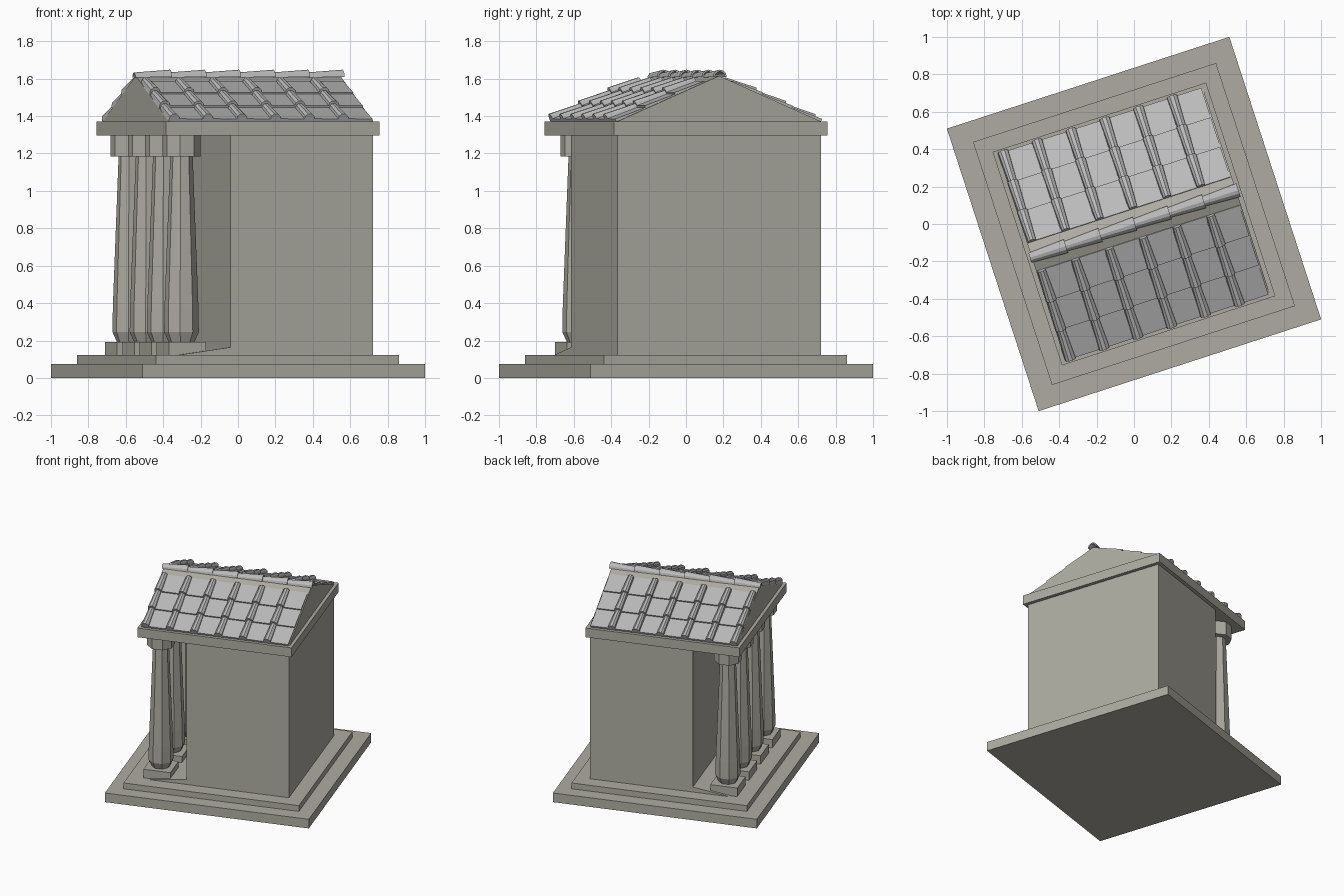
import bpy, bmesh
from math import cos, sin, radians, pi, hypot
from mathutils import Matrix, Vector

if "Cube" in bpy.data.objects:
    bpy.data.objects.remove(bpy.data.objects["Cube"])

# Whole building is turned 18 degrees; u runs along the ridge, v across it
TURN = Matrix.Rotation(radians(18), 4, 'Z')

def material(name, rgb):
    m = bpy.data.materials.new(name)
    m.diffuse_color = (*rgb, 1)
    m.use_nodes = True
    m.node_tree.nodes["Principled BSDF"].inputs["Base Color"].default_value = m.diffuse_color
    return m

STONE = material("stone", (0.42, 0.41, 0.36))
TILE = material("roof_tile", (0.50, 0.50, 0.50))

def loft(bm, rings):
    """Skin equal-sized point rings and cap both ends."""
    vs = [[bm.verts.new(p) for p in r] for r in rings]
    n = len(vs[0])
    for a, b in zip(vs, vs[1:]):
        for i in range(n):
            j = (i + 1) % n
            bm.faces.new((a[i], a[j], b[j], b[i]))
    bm.faces.new(vs[0][::-1])
    bm.faces.new(vs[-1])

def finish(name, bm, mat):
    bmesh.ops.recalc_face_normals(bm, faces=bm.faces)
    bm.transform(TURN)
    me = bpy.data.meshes.new(name)
    bm.to_mesh(me)
    bm.free()
    me.materials.append(mat)
    ob = bpy.data.objects.new(name, me)
    bpy.context.collection.objects.link(ob)

def part(name, rings, mat=STONE):
    bm = bmesh.new()
    loft(bm, rings)
    finish(name, bm, mat)

def rect(u0, u1, v0, v1, z):
    return [(u0, v0, z), (u1, v0, z), (u1, v1, z), (u0, v1, z)]

def box(name, u0, u1, v, z0, z1, vc=0):
    part(name, [rect(u0, u1, vc - v, vc + v, z) for z in (z0, z1)])

def octagon(u, v, r, z):
    return [(u + r * cos((k + .5) * pi / 4), v + r * sin((k + .5) * pi / 4), z) for k in range(8)]

# Stepped base, hall and top slab
box("base_step", -.794, .794, .794, 0, .075)
box("upper_step", -.683, .683, .683, .075, .123)
box("hall", -.228, .572, .572, .123, 1.295)
box("top_slab", -.6, .6, .6, 1.295, 1.37)

# Sloping porch floor
part("porch_ramp", [[(-.53, v, .121), (-.228, v, .121), (-.228, v, .164)] for v in (-.572, .572)])

# Row of four columns
for i in range(4):
    u, v = -.463, -.447 + .298 * i
    box("column_plinth", u - .105, u + .105, .105, .121, .193, v)
    part("column_shaft", [octagon(u, v, r, z) for r, z in
                          ((.068, .19), (.093, .245), (.091, .38), (.06, 1.19))])
    part("column_capital", [octagon(u, v, .103, z) for z in (1.185, 1.296)])

# Gable block
H, Z0, ZR = .575, 1.37, 1.615
part("gable", [[(u, -H, Z0), (u, H, Z0), (u, 0, ZR)] for u in (-H, H)])

# Roof tiles: flat pan with a ribbed cover on its left edge
rise = ZR - Z0
length = hypot(H, rise)
COVER = ((0, 0), (.004, .022), (.018, .034), (.038, .034), (.052, .022), (.056, .008))

def tile_ring(u0, side, s, lift, k):
    """Tile section at distance s down the slope; k scales the cover."""
    pts = [(.028 + (a - .028) * k, b * k) for a, b in COVER]
    pts += [(.192, .007 * k), (.192, -.008), (.056, -.008), (0, -.008)]
    out = []
    for a, b in pts:
        n = b + lift
        out.append((u0 + a, side * (s * H + n * rise) / length, ZR + (-s * rise + n * H) / length))
    return out

S0, S1 = .085, length
STEP = (S1 - S0) / 3
for side, name in ((-1, "roof_tiles_right"), (1, "roof_tiles_left")):
    bm = bmesh.new()
    for row in range(3):
        s = S0 + row * STEP
        for col in range(6):
            u0 = -.575 + .19 * col
            loft(bm, [tile_ring(u0, side, s - (.012 if row else 0), 0, .8),
                      tile_ring(u0, side, s + STEP, .009, 1.05)])
    finish(name, bm, TILE)

# Ridge tiles: six overlapping half-round caps, wider at the right end
def arch(u, r, z):
    outer = [(u, r * cos(k * pi / 6), z + r * sin(k * pi / 6)) for k in range(7)]
    inner = [(u, y * .75, z + (h - z) * .75) for _, y, h in reversed(outer)]
    return outer + inner

bm = bmesh.new()
for i in range(6):
    u = -.585 + .194 * i
    loft(bm, [arch(u, .027, 1.606), arch(u + .202, .038, 1.610)])
finish("ridge_tiles", bm, TILE)
